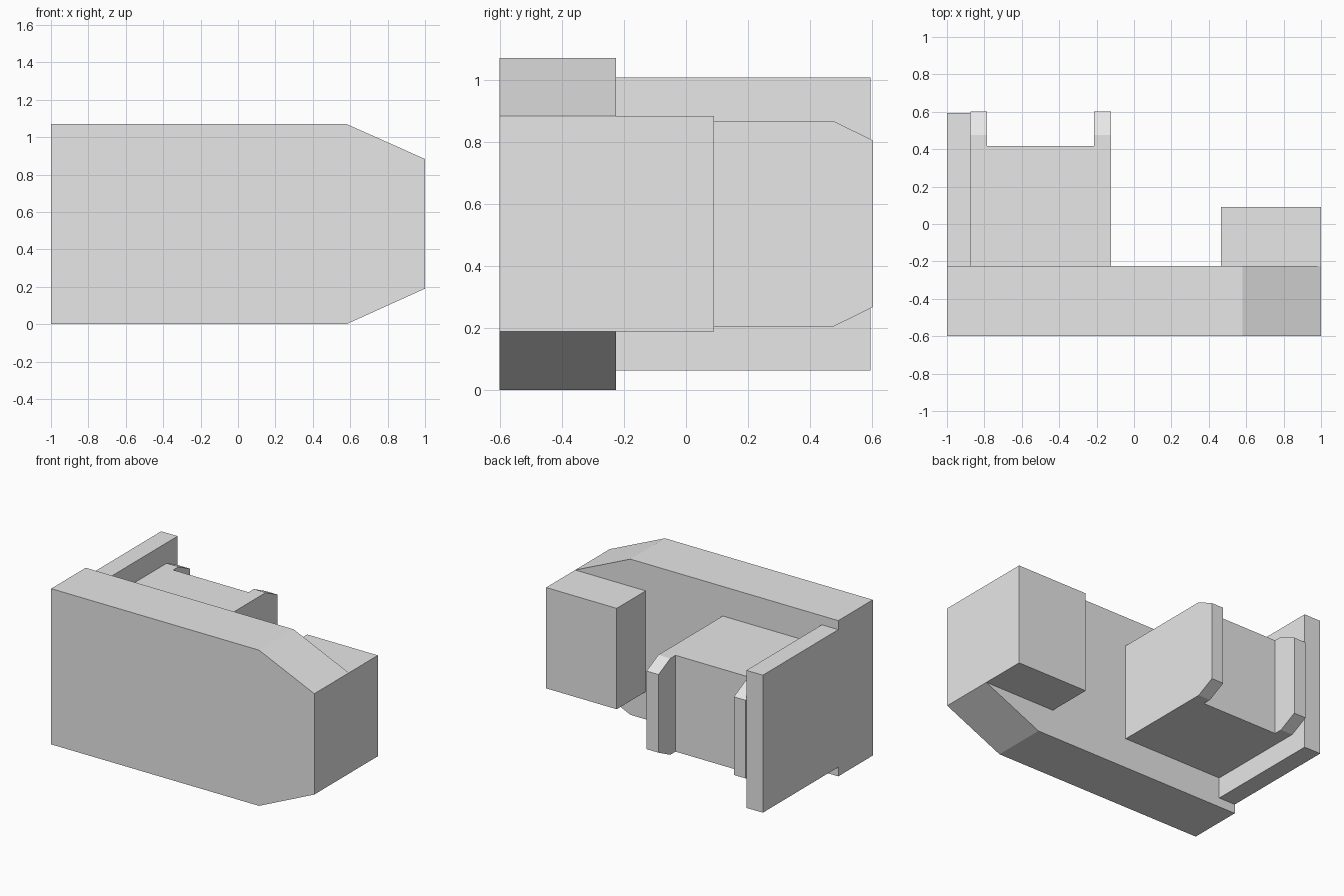
import bpy
import bmesh
from mathutils import Vector

cube = bpy.data.objects.get("Cube")
if cube:
    bpy.data.objects.remove(cube, do_unlink=True)

# Single light grey finish
grey = bpy.data.materials.new("light_grey")
grey.use_nodes = True
colour = (0.8, 0.8, 0.8, 1)
grey.diffuse_color = colour
grey.node_tree.nodes["Principled BSDF"].inputs["Base Color"].default_value = colour


def prism(name, outline, depth):
    """Extrude a closed 3D outline along the depth vector."""
    bm = bmesh.new()
    face = bm.faces.new([bm.verts.new(p) for p in outline])
    result = bmesh.ops.extrude_face_region(bm, geom=[face])
    moved = [v for v in result["geom"] if isinstance(v, bmesh.types.BMVert)]
    bmesh.ops.translate(bm, verts=moved, vec=Vector(depth))
    bmesh.ops.recalc_face_normals(bm, faces=bm.faces)
    mesh = bpy.data.meshes.new(name)
    bm.to_mesh(mesh)
    bm.free()
    mesh.materials.append(grey)
    obj = bpy.data.objects.new(name, mesh)
    bpy.context.collection.objects.link(obj)
    return obj


def box(name, x, y, z):
    base = [(x[0], y[0], z[0]), (x[1], y[0], z[0]),
            (x[1], y[1], z[0]), (x[0], y[1], z[0])]
    return prism(name, base, (0, 0, z[1] - z[0]))


FRONT, BACK = -0.6, -0.225       # front plate depth
LOW, HIGH = 0.205, 0.867         # central block height

# Front plate with two cut corners
plate = [(-1, 0), (0.58, 0), (1, 0.19), (1, 0.883), (0.58, 1.07), (-1, 1.07)]
prism("front_plate", [(x, FRONT, z) for x, z in plate], (0, BACK - FRONT, 0))

# Blocks standing behind the plate
box("side_panel", (-1, -0.875), (BACK, 0.594), (0.063, 1.008))
box("central_block", (-0.785, -0.213), (BACK, 0.418), (LOW, HIGH))
box("end_block", (0.464, 1), (BACK, 0.09), (0.19, 0.883))

# Cheeks with chamfered tips on either side of the central block
cheek = [(BACK, LOW), (0.475, LOW), (0.602, 0.268),
         (0.602, 0.805), (0.475, HIGH), (BACK, HIGH)]
for name, x0, x1 in (("right_cheek", -0.875, -0.785), ("left_cheek", -0.213, -0.122)):
    prism(name, [(x0, y, z) for y, z in cheek], (x1 - x0, 0, 0))
